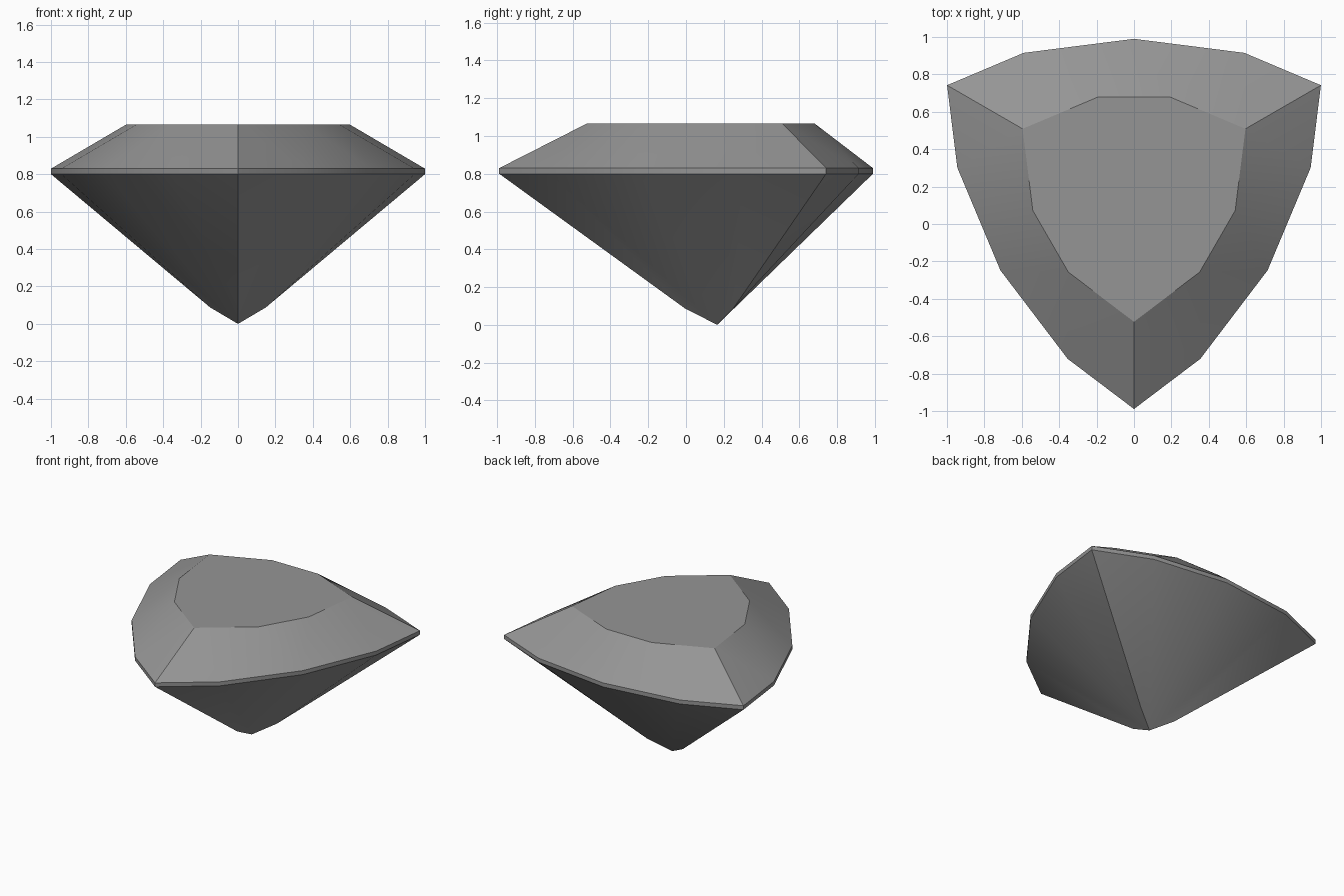
import bpy, bmesh, math
from mathutils import Matrix, Vector

if "Cube" in bpy.data.objects:
    bpy.data.objects.remove(bpy.data.objects["Cube"], do_unlink=True)

CENTRE = Vector((0, 0.165, 0))
GIRDLE_LOW, GIRDLE_HIGH, TABLE_Z, TIP_Z = 0.80, 0.83, 1.067, 0.088


def trefoil(side, z):
    """Repeat one side's points three times around the gem axis."""
    ring = []
    for k in range(3):
        turn = Matrix.Rotation(k * math.tau / 3, 3, "Z")
        ring += [CENTRE + turn @ Vector((x, y, z)) for x, y in side]
    return ring


def corner(radius):
    a = math.radians(30)
    return (radius * math.cos(a), radius * math.sin(a))


# One side of each outline, running from the right corner across the back
girdle_side = [corner(1.154), (0.59, 0.75), (0, 0.825), (-0.59, 0.75)]
table_side = [corner(0.688), (0.19, 0.515), (-0.19, 0.515)]
tip_side = [corner(0.172)]

bm = bmesh.new()


def add_ring(side, z):
    return [bm.verts.new(p) for p in trefoil(side, z)]


low = add_ring(girdle_side, GIRDLE_LOW)
high = add_ring(girdle_side, GIRDLE_HIGH)
table = add_ring(table_side, TABLE_Z)
tips = add_ring(tip_side, TIP_Z)
culet = bm.verts.new(CENTRE)

# Flat table and the thin girdle band
bm.faces.new(table)
for i in range(12):
    j = (i + 1) % 12
    bm.faces.new((low[i], low[j], high[j], high[i]))

for k in range(3):
    g = [high[(4 * k + i) % 12] for i in range(5)]
    t = [table[(3 * k + i) % 9] for i in range(4)]
    p = [low[(4 * k + i) % 12] for i in range(5)]
    # Crown facets
    for i in range(4):
        bm.faces.new((g[i], g[i + 1], t[i]))
    for i in range(3):
        bm.faces.new((t[i], g[i + 1], t[i + 1]))
    # Pavilion: two middle facets, then a bent pair beside each corner
    for i in (1, 2):
        bm.faces.new((p[i + 1], p[i], culet))
    for outer, inner, tip in ((p[0], p[1], tips[k]),
                              (p[4], p[3], tips[(k + 1) % 3])):
        bm.faces.new((outer, tip, inner))
        bm.faces.new((tip, culet, inner))

bmesh.ops.recalc_face_normals(bm, faces=bm.faces)
mesh = bpy.data.meshes.new("gem")
bm.to_mesh(mesh)
bm.free()
gem = bpy.data.objects.new("gem", mesh)
bpy.context.collection.objects.link(gem)

# Plain grey stone
grey = bpy.data.materials.new("stone_grey")
grey.use_nodes = True
colour = (0.3, 0.3, 0.3, 1)
grey.diffuse_color = colour
grey.node_tree.nodes["Principled BSDF"].inputs["Base Color"].default_value = colour
mesh.materials.append(grey)

# Soft facets within each side, crisp corners between sides
bpy.context.view_layer.objects.active = gem
gem.select_set(True)
bpy.ops.object.shade_smooth_by_angle(angle=math.radians(30))
